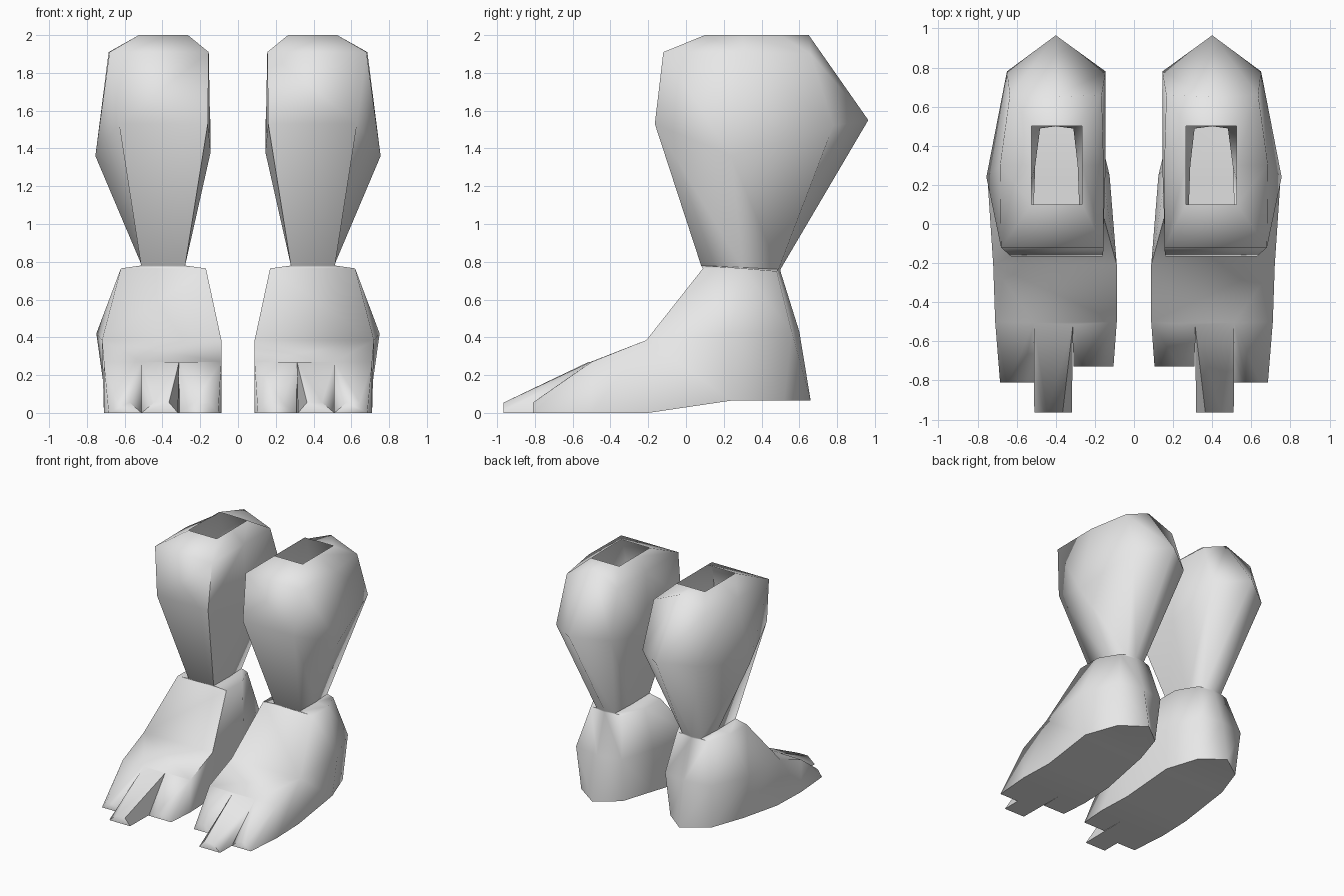
import bpy, bmesh, math

if "Cube" in bpy.data.objects:
    bpy.data.objects.remove(bpy.data.objects["Cube"])

skin = bpy.data.materials.new("light_grey")
skin.diffuse_color = (0.8, 0.8, 0.8, 1)
skin.use_nodes = True
skin.node_tree.nodes["Principled BSDF"].inputs["Base Color"].default_value = skin.diffuse_color

# Cross-section rings from the open top down to the sole.
# Order: front inner, front outer, side outer, back outer, back, back inner, side inner
RINGS = [
    # rim of the opening
    [(.265, .10, 2), (.525, .10, 2), (.525, .3, 2), (.525, .5, 2), (.4, .5, 2), (.265, .5, 2), (.265, .3, 2)],
    # upper shoulder
    [(.155, -.12, 1.91), (.68, -.12, 1.91), (.685, .3, 1.91), (.635, .66, 1.9), (.4, .65, 2), (.165, .66, 1.9), (.155, .3, 1.91)],
    # calf bulge
    [(.16, -.165, 1.53), (.63, -.165, 1.53), (.755, .24, 1.36), (.65, .78, 1.52), (.4, .965, 1.55), (.145, .78, 1.52), (.145, .3, 1.38)],
    # ankle
    [(.28, .08, .78), (.513, .08, .78), (.505, .3, .77), (.48, .49, .76), (.4, .5, .76), (.31, .49, .76), (.288, .3, .77)],
    # top edge of the foot
    [(.17, .09, .765), (.62, .09, .765), (.62, .3, .765), (.54, .48, .75), (.4, .5, .75), (.25, .48, .75), (.17, .3, .765)],
    # middle of the foot
    [(.088, -.21, .385), (.72, -.21, .385), (.75, .24, .42), (.62, .56, .43), (.4, .6, .43), (.2, .56, .43), (.125, .25, .42)],
    # sole
    [(.1, -.2, 0), (.7, -.2, 0), (.7, .24, .065), (.6, .52, .065), (.4, .66, .065), (.22, .52, .065), (.13, .24, .065)],
]
# Toe roots across the foot, and toes: tip y, base x range, top x range
ROOTS = [(.088, -.5), (.312, -.515), (.512, -.505), (.71, -.5)]
TOES = [(-.73, .105, .31, .15, .235), (-.965, .318, .51, .365, .445), (-.81, .51, .685, .575, .645)]


def build_leg(name, side):
    bm = bmesh.new()

    def vert(p):
        return bm.verts.new((p[0] * side, p[1], p[2]))

    rings = [[vert(p) for p in ring] for ring in RINGS]
    n = len(rings[0])
    # skin between the rings, leaving the front of the foot open for the toes
    for r in range(len(rings) - 1):
        a, b = rings[r], rings[r + 1]
        for i in range(n):
            j = (i + 1) % n
            if r == len(rings) - 2 and i == 0:
                continue
            bm.faces.new((a[i], a[j], b[j], b[i]))
    mid, sole = rings[-2], rings[-1]
    # underside of heel and arch
    bm.faces.new((sole[0], sole[1], sole[2], sole[6]))
    bm.faces.new(sole[2:7])

    # front half of the foot
    top = [vert((x, y, .27)) for x, y in ROOTS]
    low = [vert((x, y, 0)) for x, y in ROOTS]
    bm.faces.new([mid[0], mid[1]] + top[::-1])
    bm.faces.new([sole[0], sole[1]] + low[::-1])
    bm.faces.new((mid[0], sole[0], low[0], top[0]))
    bm.faces.new((mid[1], sole[1], low[3], top[3]))

    # wedge-shaped toes
    for i, (y, x0, x1, u0, u1) in enumerate(TOES):
        b0, b1 = vert((x0, y, 0)), vert((x1, y, 0))
        t0, t1 = vert((u0, y, .055)), vert((u1, y, .055))
        bm.faces.new((top[i], top[i + 1], t1, t0))
        bm.faces.new((low[i], low[i + 1], b1, b0))
        bm.faces.new((top[i], low[i], b0, t0))
        bm.faces.new((top[i + 1], low[i + 1], b1, t1))
        bm.faces.new((t0, t1, b1, b0))

    bmesh.ops.recalc_face_normals(bm, faces=bm.faces)
    mesh = bpy.data.meshes.new(name)
    bm.to_mesh(mesh)
    bm.free()
    mesh.materials.append(skin)
    obj = bpy.data.objects.new(name, mesh)
    bpy.context.collection.objects.link(obj)
    bpy.ops.object.select_all(action='DESELECT')
    obj.select_set(True)
    bpy.context.view_layer.objects.active = obj
    bpy.ops.object.shade_smooth_by_angle(angle=math.radians(80))


build_leg("left_leg", 1)
build_leg("right_leg", -1)
